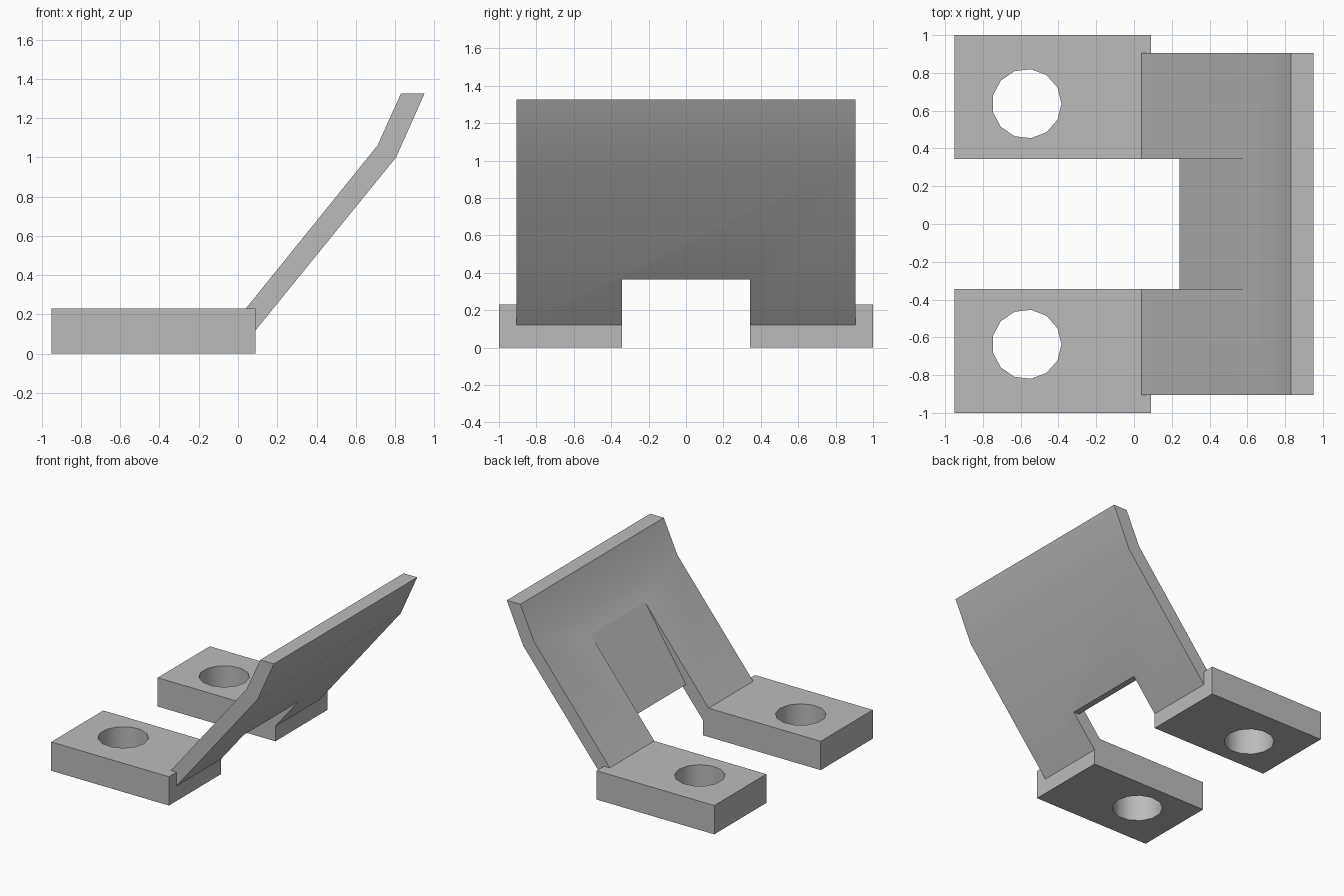
import bpy
import bmesh
from math import cos, sin, tau, radians

cube = bpy.data.objects.get("Cube")
if cube:
    bpy.data.objects.remove(cube, do_unlink=True)

grey = bpy.data.materials.new("plain grey")
grey.use_nodes = True
colour = (0.5, 0.5, 0.5, 1)
grey.diffuse_color = colour
grey.node_tree.nodes["Principled BSDF"].inputs["Base Color"].default_value = colour


def prism(name, outline, low, high, axis):
    """Extrude a closed 2D outline along z (xy outline) or y (xz outline)."""
    bm = bmesh.new()
    place = (lambda a, b: (a, b, low)) if axis == "z" else (lambda a, b: (a, low, b))
    face = bm.faces.new([bm.verts.new(place(a, b)) for a, b in outline])
    grown = bmesh.ops.extrude_face_region(bm, geom=[face])["geom"]
    shift = (0, 0, high - low) if axis == "z" else (0, high - low, 0)
    bmesh.ops.translate(bm, vec=shift,
                        verts=[v for v in grown if isinstance(v, bmesh.types.BMVert)])
    bmesh.ops.recalc_face_normals(bm, faces=bm.faces)
    mesh = bpy.data.meshes.new(name)
    bm.to_mesh(mesh)
    bm.free()
    mesh.materials.append(grey)
    obj = bpy.data.objects.new(name, mesh)
    bpy.context.collection.objects.link(obj)
    return obj


def activate(obj):
    bpy.ops.object.select_all(action="DESELECT")
    obj.select_set(True)
    bpy.context.view_layer.objects.active = obj


def combine(obj, other, operation):
    """Apply a boolean and discard the second object."""
    mod = obj.modifiers.new("boolean", "BOOLEAN")
    mod.operation = operation
    mod.solver = "EXACT"
    mod.object = other
    activate(obj)
    bpy.ops.object.modifier_apply(modifier=mod.name)
    bpy.data.objects.remove(other, do_unlink=True)


def smooth(obj):
    activate(obj)
    bpy.ops.object.shade_smooth_by_angle(angle=radians(30))


# Bent back plate, its lower lip buried in the feet
plate = prism("bent_plate", [(0.04, 0.23), (0.71, 1.06), (0.83, 1.325), (0.95, 1.325),
                             (0.805, 1.0), (0.09, 0.12), (0.04, 0.12)],
              -0.905, 0.905, "y")

# Notch between the legs with a sloping recess above it
notch = prism("notch_cutter", [(0.67, 1.031), (0.24, 0.365), (0.75, 0.365),
                               (0.75, -0.1), (-0.2, -0.1), (-0.2, 1.031)],
              -0.343, 0.343, "y")
combine(plate, notch, "DIFFERENCE")

# Keep the upper rim of the recess crisp
for edge in plate.data.edges:
    ends = [plate.data.vertices[i].co for i in edge.vertices]
    if all(0.5 < p.x < 0.68 and abs(p.y) < 0.35 for p in ends):
        edge.use_edge_sharp = True
smooth(plate)

# Two mounting feet, each with a faceted bolt hole
for side, name in ((1, "back_foot"), (-1, "front_foot")):
    foot = prism(name, [(-0.95, side * 0.343), (0.09, side * 0.343),
                        (0.09, side), (-0.95, side)], 0, 0.23, "z")
    ring = [(-0.568 + 0.184 * cos(tau * i / 13), side * 0.637 + 0.184 * sin(tau * i / 13))
            for i in range(13)]
    combine(foot, prism("hole_cutter", ring, -0.1, 0.4, "z"), "DIFFERENCE")
    smooth(foot)
